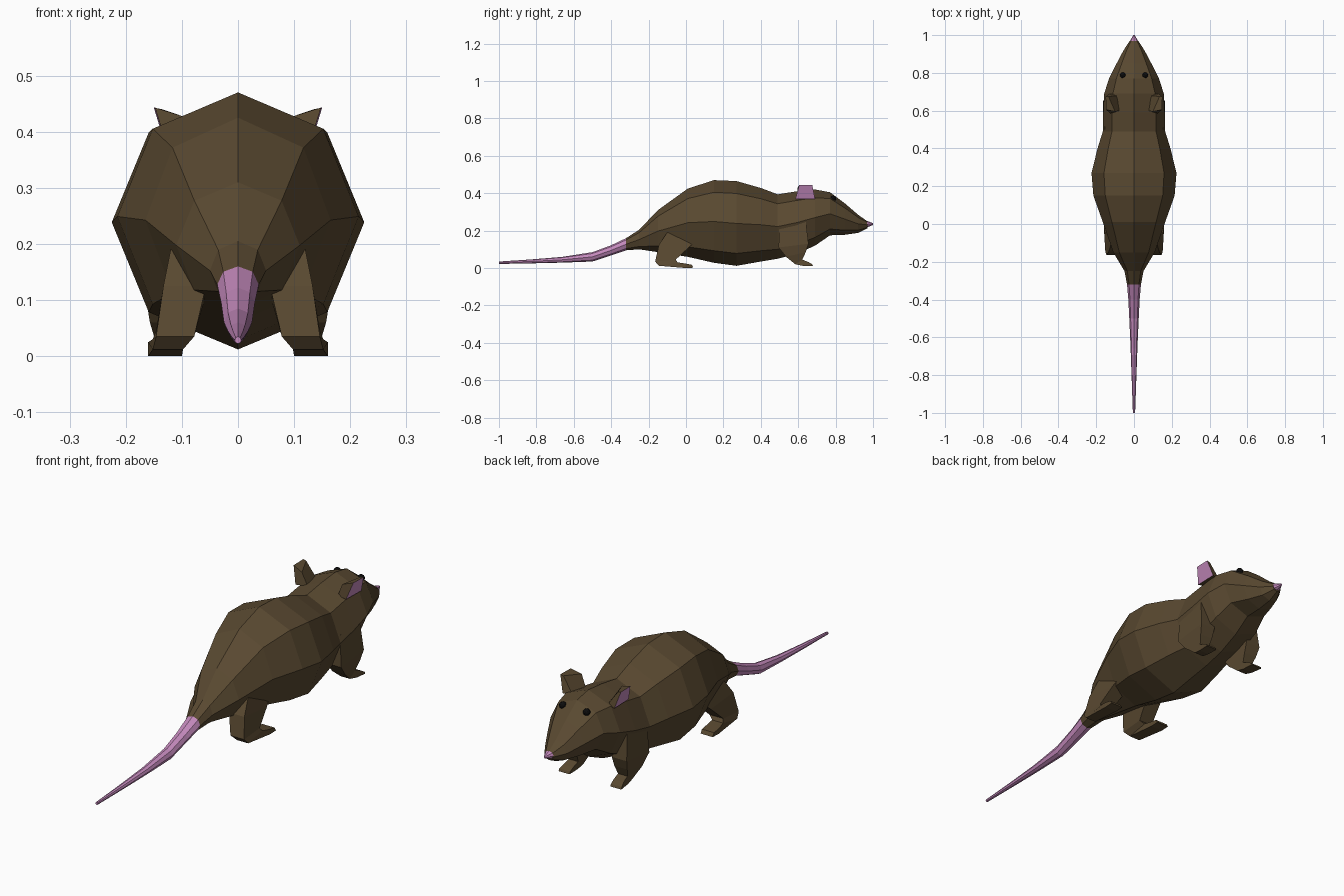
import bpy, bmesh, math
from mathutils import Vector


def material(name, rgb):
    m = bpy.data.materials.new(name)
    m.diffuse_color = (*rgb, 1)
    return m


BROWN = material("brown_fur", (0.10, 0.066, 0.03))
PINK = material("pink_skin", (0.55, 0.25, 0.50))
BLACK = material("black_eye", (0.004, 0.004, 0.004))


def finish(bm, name, mats, mirror=False):
    bmesh.ops.recalc_face_normals(bm, faces=bm.faces[:])
    me = bpy.data.meshes.new(name)
    bm.to_mesh(me)
    bm.free()
    for m in mats:
        me.materials.append(m)
    ob = bpy.data.objects.new(name, me)
    bpy.context.collection.objects.link(ob)
    if mirror:
        ob.modifiers.new("mirror", 'MIRROR').use_mirror_merge = False
    return ob


def loft(rings):
    bm = bmesh.new()
    vs = [[bm.verts.new(p) for p in ring] for ring in rings]
    n = len(vs[0])
    for a, b in zip(vs, vs[1:]):
        for i in range(n):
            j = (i + 1) % n
            bm.faces.new((a[i], a[j], b[j], b[i]))
    bm.faces.new(vs[0])
    bm.faces.new(vs[-1])
    return bm


def octagon(y, top, bottom, half_width):
    mid, h = (top + bottom) / 2, (top - bottom) / 2
    return [(half_width * math.sin(k * math.pi / 4), y, mid + h * math.cos(k * math.pi / 4))
            for k in range(8)]


# Body and head: y, top z, bottom z, half width
body = [
    (-0.32, 0.16, 0.095, 0.037), (-0.25, 0.205, 0.10, 0.05),
    (-0.15, 0.31, 0.085, 0.11), (0.01, 0.425, 0.06, 0.165),
    (0.15, 0.47, 0.028, 0.215), (0.27, 0.465, 0.012, 0.225),
    (0.40, 0.428, 0.035, 0.193), (0.49, 0.394, 0.05, 0.165),
    (0.59, 0.41, 0.075, 0.163), (0.69, 0.42, 0.12, 0.158),
    (0.77, 0.405, 0.175, 0.132), (0.85, 0.345, 0.178, 0.092),
    (0.92, 0.285, 0.188, 0.055), (0.97, 0.25, 0.212, 0.022),
]
finish(loft([octagon(*r) for r in body]), "body", [BROWN])

# Nose tip
finish(loft([octagon(0.968, 0.252, 0.218, 0.022), octagon(1.0, 0.24, 0.23, 0.004)]),
       "nose", [PINK])

# Tail
tail = [(-0.32, 0.16, 0.095, 0.037), (-0.40, 0.122, 0.068, 0.03), (-0.50, 0.085, 0.035, 0.025),
        (-0.66, 0.06, 0.029, 0.018), (-0.83, 0.046, 0.025, 0.012), (-1.0, 0.035, 0.022, 0.006)]
finish(loft([octagon(*r) for r in tail]), "tail", [PINK])


# Legs: x centre, half width, rear/sole (y, z), front/top (y, z)
def leg(name, sections):
    rings = [[(x - w, by, bz), (x + w, by, bz), (x + w, fy, fz), (x - w, fy, fz)]
             for x, w, by, bz, fy, fz in sections]
    finish(loft(rings), name, [BROWN], mirror=True)


leg("hind_legs", [
    (0.085, 0.035, -0.10, 0.19, 0.06, 0.15),
    (0.095, 0.038, -0.145, 0.125, 0.015, 0.11),
    (0.112, 0.034, -0.165, 0.035, -0.055, 0.045),
    (0.125, 0.027, -0.145, 0.012, -0.045, 0.03),
    (0.130, 0.030, 0.0, 0.0, -0.01, 0.025),
    (0.130, 0.030, 0.04, 0.002, 0.03, 0.018),
])
leg("front_legs", [
    (0.125, 0.030, 0.50, 0.25, 0.64, 0.26),
    (0.128, 0.037, 0.495, 0.11, 0.655, 0.13),
    (0.125, 0.032, 0.535, 0.06, 0.64, 0.085),
    (0.122, 0.023, 0.585, 0.02, 0.622, 0.045),
    (0.125, 0.025, 0.625, 0.012, 0.655, 0.032),
    (0.128, 0.027, 0.68, 0.01, 0.675, 0.02),
])

# Ears: leaning wedges with a pink outer side
ear = loft([
    [(0.075, 0.60, 0.37), (0.125, 0.585, 0.37), (0.128, 0.69, 0.37), (0.085, 0.68, 0.37)],
    [(0.100, 0.595, 0.428), (0.148, 0.605, 0.443), (0.150, 0.675, 0.443), (0.135, 0.675, 0.440)],
])
bmesh.ops.recalc_face_normals(ear, faces=ear.faces[:])
for f in ear.faces:
    f.material_index = int(f.normal.x > 0.6)
finish(ear, "ears", [BROWN, PINK], mirror=True)

# Eyes
eye = bmesh.new()
bmesh.ops.create_icosphere(eye, subdivisions=2, radius=0.016)
bmesh.ops.translate(eye, verts=eye.verts[:], vec=Vector((0.059, 0.787, 0.372)))
finish(eye, "eyes", [BLACK], mirror=True)
